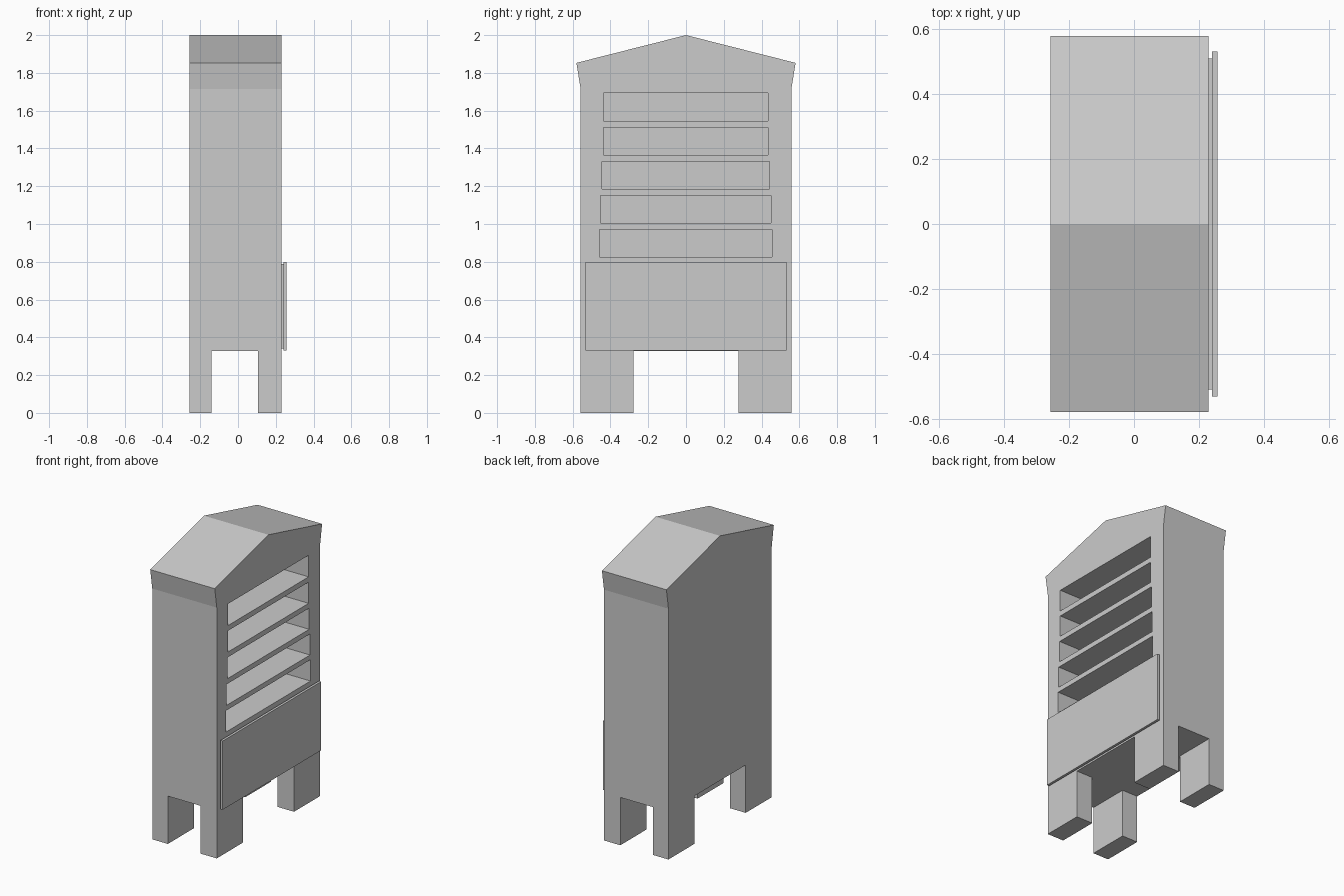
import bpy, bmesh

if "Cube" in bpy.data.objects:
    bpy.data.objects.remove(bpy.data.objects["Cube"])


def mesh_object(name, bm):
    bmesh.ops.recalc_face_normals(bm, faces=bm.faces)
    me = bpy.data.meshes.new(name)
    bm.to_mesh(me)
    bm.free()
    ob = bpy.data.objects.new(name, me)
    bpy.context.collection.objects.link(ob)
    return ob


def prism(name, profile, x0, x1):
    """Extrude a (y, z) profile along x."""
    bm = bmesh.new()
    face = bm.faces.new([bm.verts.new((x0, y, z)) for y, z in profile])
    ext = bmesh.ops.extrude_face_region(bm, geom=[face])["geom"]
    verts = [g for g in ext if isinstance(g, bmesh.types.BMVert)]
    bmesh.ops.translate(bm, verts=verts, vec=(x1 - x0, 0, 0))
    return mesh_object(name, bm)


def box(name, x0, x1, y0, y1, z0, z1):
    return prism(name, [(y0, z0), (y1, z0), (y1, z1), (y0, z1)], x0, x1)


def cut(target, cutter):
    cutter.hide_render = True
    mod = target.modifiers.new("cut", "BOOLEAN")
    mod.operation = "DIFFERENCE"
    mod.solver = "EXACT"
    mod.object = cutter
    bpy.context.view_layer.objects.active = target
    bpy.ops.object.modifier_apply(modifier=mod.name)
    bpy.data.objects.remove(cutter)


# Cabinet body with flared eaves and gabled top
half = [(0.558, 0), (0.558, 1.715), (0.58, 1.853)]
profile = half + [(0, 2)] + [(-y, z) for y, z in reversed(half)]
cabinet = prism("cabinet_body", profile, -0.258, 0.23)

# Crossing channels leave four legs
cut(cabinet, box("leg_gap_wide", -1, 1, -0.277, 0.277, -1, 0.327))
cut(cabinet, box("leg_gap_side", -0.14, 0.106, -1, 1, -1, 0.327))

# Shelf openings, slightly wider toward the bottom
slots = [(0.826, 0.972, 0.458), (1.006, 1.15, 0.453), (1.185, 1.33, 0.444),
         (1.365, 1.51, 0.438), (1.546, 1.694, 0.438)]
for z0, z1, w in slots:
    cut(cabinet, box("shelf_opening", -0.15, 0.5, -w, w - 0.003, z0, z1))

# Front panel on a smaller backing plate
box("panel_backing", 0.228, 0.24, -0.51, 0.51, 0.34, 0.787)
box("front_panel", 0.24, 0.257, -0.532, 0.532, 0.33, 0.8)
